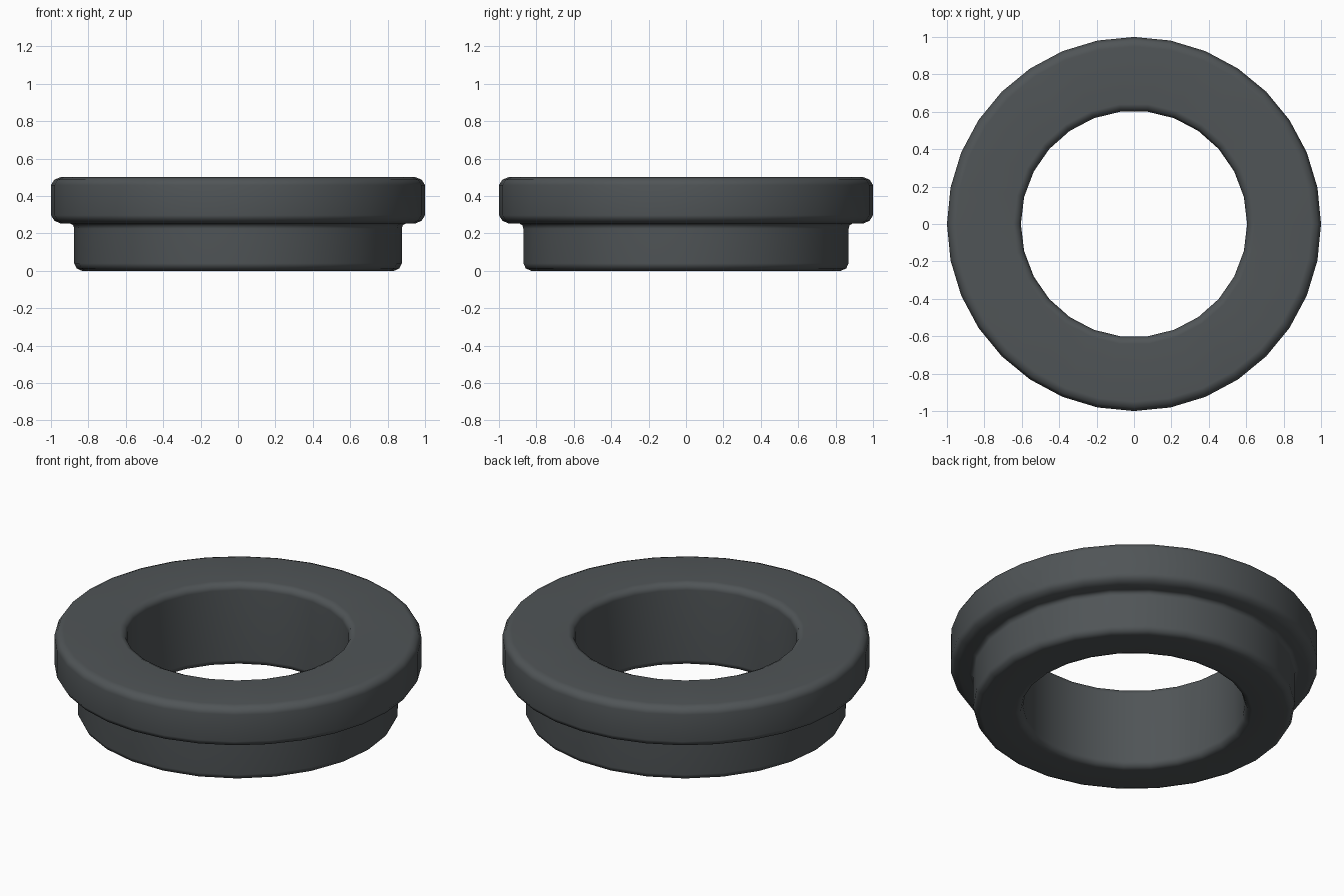
import bpy, bmesh, math

if "Cube" in bpy.data.objects:
    bpy.data.objects.remove(bpy.data.objects["Cube"])

INNER_SIDES, OUTER_SIDES = 26, 32
bm = bmesh.new()


def ring(r, z, n):
    vs = [bm.verts.new((r * math.cos(2 * math.pi * i / n),
                        r * math.sin(2 * math.pi * i / n), z)) for i in range(n)]
    return vs


def lathe(profile, n):
    """Skin a profile of (radius, z) points; return first and last ring."""
    rings = [ring(r, z, n) for r, z in profile]
    for a, b in zip(rings, rings[1:]):
        for i in range(n):
            j = (i + 1) % n
            bm.faces.new((a[i], a[j], b[j], b[i]))
    return rings[0], rings[-1]


def annulus(a, b):
    """Fill the flat ring between two loops with different side counts."""
    edges = []
    for loop in (a, b):
        for i, v in enumerate(loop):
            edges.append(bm.edges.get((v, loop[(i + 1) % len(loop)])))
    bmesh.ops.triangle_fill(bm, edges=edges, use_beauty=True, normal=(0, 0, 1))


# Bore, rounded bottom and lower body
bore_top, step_in = lathe([
    (0.645, 0.5), (0.617, 0.487), (0.605, 0.46),
    (0.605, 0.04), (0.617, 0.013), (0.645, 0.0),
    (0.835, 0.0), (0.863, 0.013), (0.876, 0.04),
    (0.876, 0.225), (0.881, 0.243), (0.898, 0.253)], INNER_SIDES)

# Wide rounded flange
step_out, flange_top = lathe([
    (0.95, 0.253), (0.982, 0.268), (1.0, 0.297),
    (1.0, 0.458), (0.982, 0.487), (0.95, 0.5)], OUTER_SIDES)

# Flat faces joining body and flange
annulus(step_in, step_out)
annulus(bore_top, flange_top)

bmesh.ops.recalc_face_normals(bm, faces=bm.faces[:])
mesh = bpy.data.meshes.new("flanged_ring")
bm.to_mesh(mesh)
bm.free()
obj = bpy.data.objects.new("flanged_ring", mesh)
bpy.context.collection.objects.link(obj)

# Smooth rounded shading with flats kept flat
for p in mesh.polygons:
    p.use_smooth = True
mod = obj.modifiers.new("weighted_normals", 'WEIGHTED_NORMAL')
mod.keep_sharp = True

mat = bpy.data.materials.new("dark_rubber")
mat.diffuse_color = (0.08, 0.09, 0.095, 1)
mat.use_nodes = True
mat.node_tree.nodes["Principled BSDF"].inputs["Base Color"].default_value = mat.diffuse_color
mesh.materials.append(mat)
